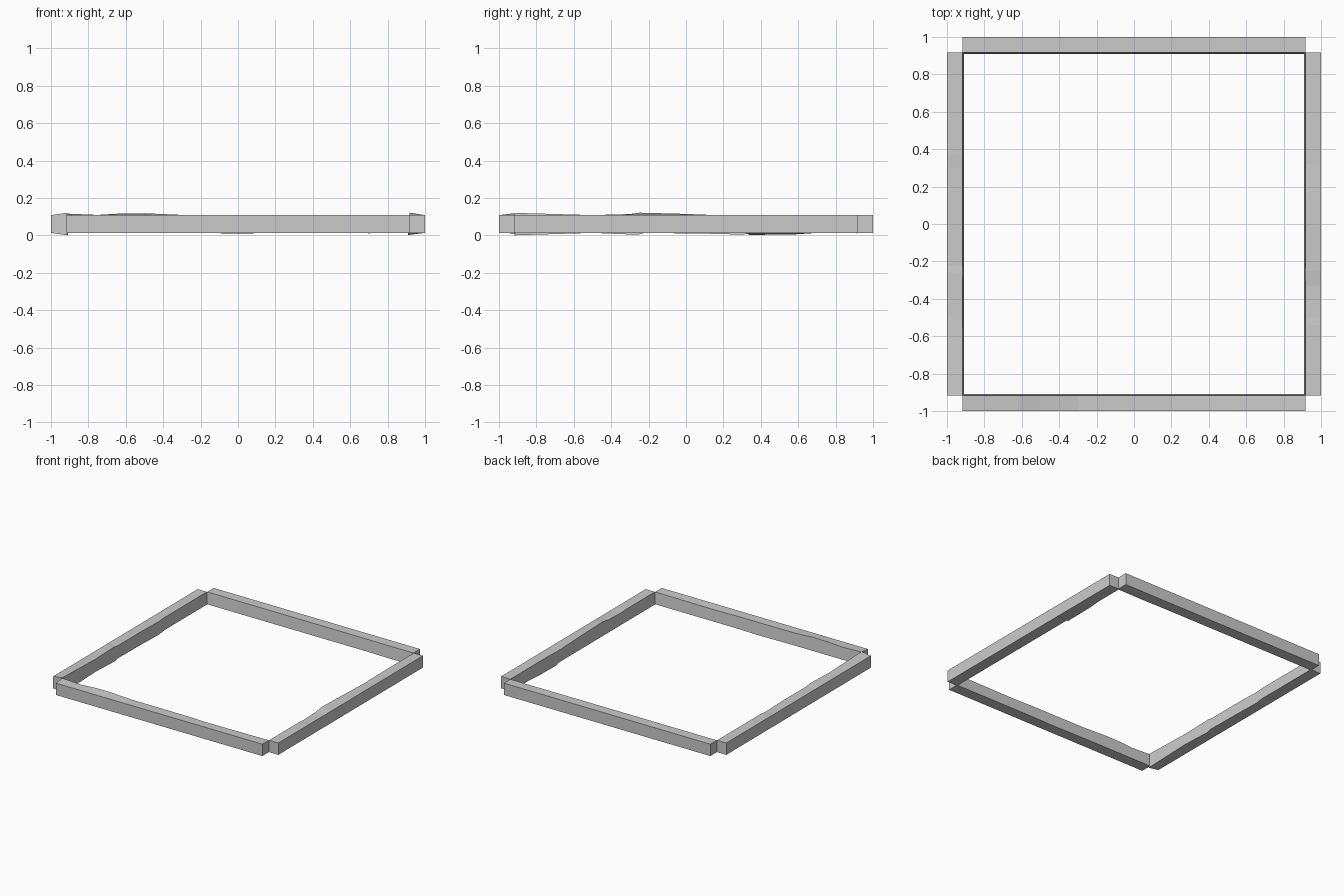
import bpy, bmesh
from mathutils import Matrix
from math import radians

if "Cube" in bpy.data.objects:
    bpy.data.objects.remove(bpy.data.objects["Cube"])

OUT, INN, LEAN = 1.0, 0.918, 0.008
TOP, BOT = 0.108, 0.013


def beam(name, stations, angle):
    """Beam along x at the front; worn inner edge given as (x, top z, bottom z)."""
    bm = bmesh.new()
    rings = []
    for x, top, bot in stations:
        ring = [(-OUT, BOT), (-OUT, TOP), (-INN, top), (-INN + LEAN, bot)]
        rings.append([bm.verts.new((x, y, z)) for y, z in ring])
    for a, b in zip(rings, rings[1:]):
        for i in range(4):
            j = (i + 1) % 4
            bm.faces.new((a[i], a[j], b[j], b[i]))
    bm.faces.new(rings[0])
    bm.faces.new(rings[-1])
    bmesh.ops.transform(bm, matrix=Matrix.Rotation(radians(angle), 4, 'Z'), verts=bm.verts)
    bmesh.ops.recalc_face_normals(bm, faces=bm.faces)
    mesh = bpy.data.meshes.new(name)
    bm.to_mesh(mesh)
    bm.free()
    bpy.context.collection.objects.link(bpy.data.objects.new(name, mesh))


# Four rails, each the front rail turned about z, with its own worn inner edge
E = 0.917
beam("front_rail", [(-E, 0.116, BOT), (-0.75, 0.109, BOT), (-0.62, 0.117, BOT),
                    (-0.5, 0.118, BOT), (-0.3, 0.109, BOT), (0.02, TOP, 0.01),
                    (0.2, TOP, BOT), (0.36, 0.104, BOT), (E, TOP, BOT)], 0)
beam("right_rail", [(-E, TOP, BOT), (-0.54, TOP, BOT), (-0.5, 0.104, BOT),
                    (-0.33, 0.109, BOT), (-0.25, 0.121, BOT), (-0.02, 0.115, BOT),
                    (0.13, 0.109, BOT), (0.32, 0.104, BOT), (0.34, 0.106, 0.002),
                    (0.58, TOP, 0.005), (0.7, TOP, BOT), (E, TOP, BOT)], 90)
beam("back_rail", [(-E, TOP, BOT), (-0.7, 0.107, 0.011), (-0.5, TOP, BOT),
                   (E, TOP, BOT)], 180)
beam("left_rail", [(-E, TOP, BOT), (-0.37, TOP, BOT), (-0.3, 0.103, 0.004),
                   (-0.1, TOP, 0.009), (0.22, TOP, BOT), (0.26, 0.115, 0.003),
                   (0.5, 0.108, BOT), (E, 0.12, 0.0)], 270)
